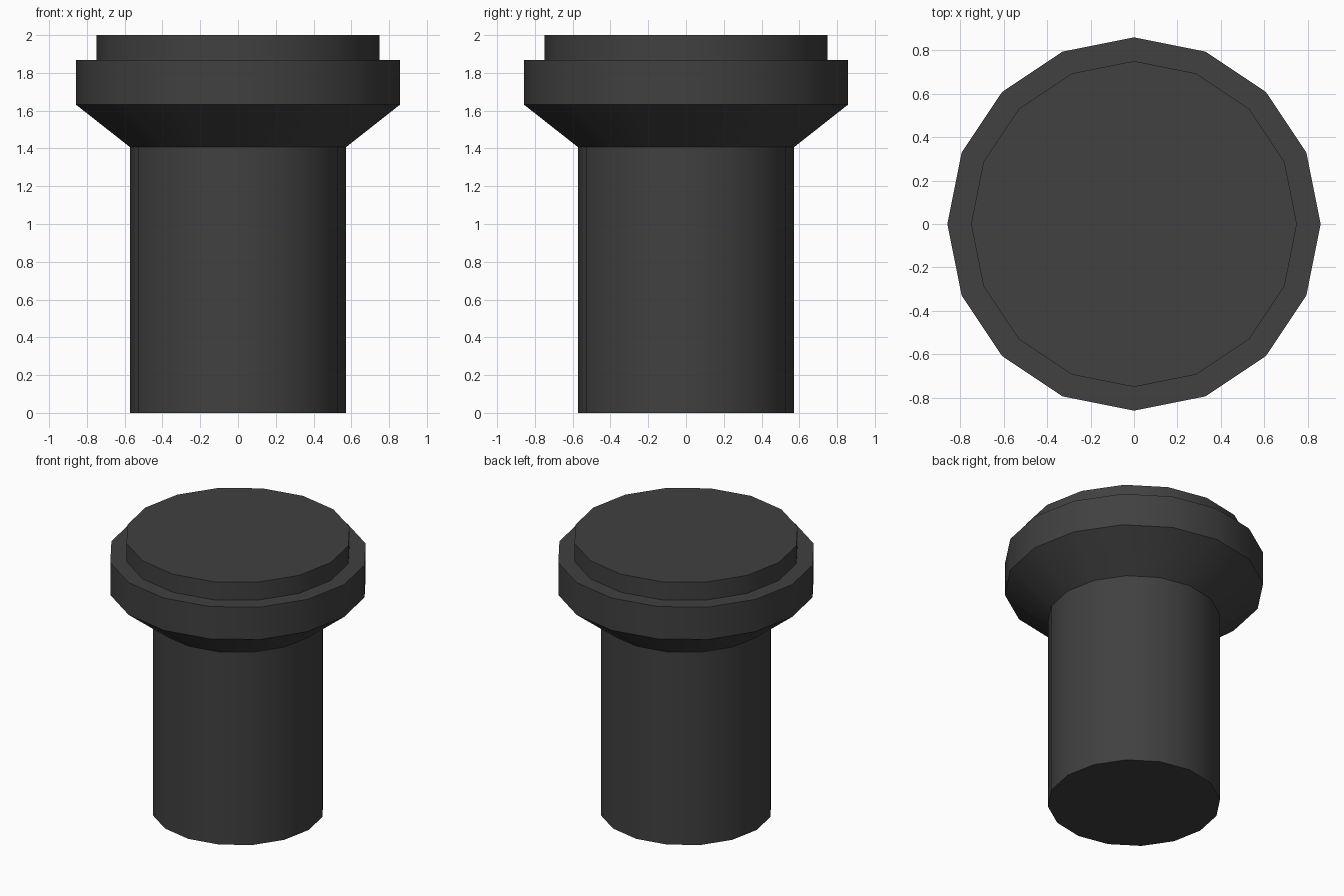
import bpy, bmesh, math

if "Cube" in bpy.data.objects:
    bpy.data.objects.remove(bpy.data.objects["Cube"])

SIDES = 16

# Single dark grey colour
dark = bpy.data.materials.new("dark grey")
dark.diffuse_color = (0.052, 0.052, 0.052, 1)
dark.use_nodes = True
dark.node_tree.nodes["Principled BSDF"].inputs["Base Color"].default_value = dark.diffuse_color

# Radius and height of each ring, from the foot up
profile = [(0.572, 0.0), (0.572, 1.407), (0.858, 1.632),
           (0.858, 1.868), (0.749, 1.868), (0.749, 2.0)]

# Flared post: rings joined by side faces, closed at both ends
bm = bmesh.new()
rings = []
for r, z in profile:
    rings.append([bm.verts.new((r * math.cos(math.tau * i / SIDES),
                                r * math.sin(math.tau * i / SIDES), z))
                  for i in range(SIDES)])
for low, high in zip(rings, rings[1:]):
    for i in range(SIDES):
        j = (i + 1) % SIDES
        bm.faces.new((low[i], low[j], high[j], high[i]))
bm.faces.new(rings[0][::-1])
bm.faces.new(rings[-1])
bmesh.ops.recalc_face_normals(bm, faces=bm.faces[:])

mesh = bpy.data.meshes.new("flared_post")
bm.to_mesh(mesh)
bm.free()
mesh.materials.append(dark)
post = bpy.data.objects.new("flared_post", mesh)
bpy.context.collection.objects.link(post)

# Round sides shaded smooth, rims kept sharp
bpy.context.view_layer.objects.active = post
post.select_set(True)
bpy.ops.object.shade_smooth_by_angle(angle=math.radians(30))
